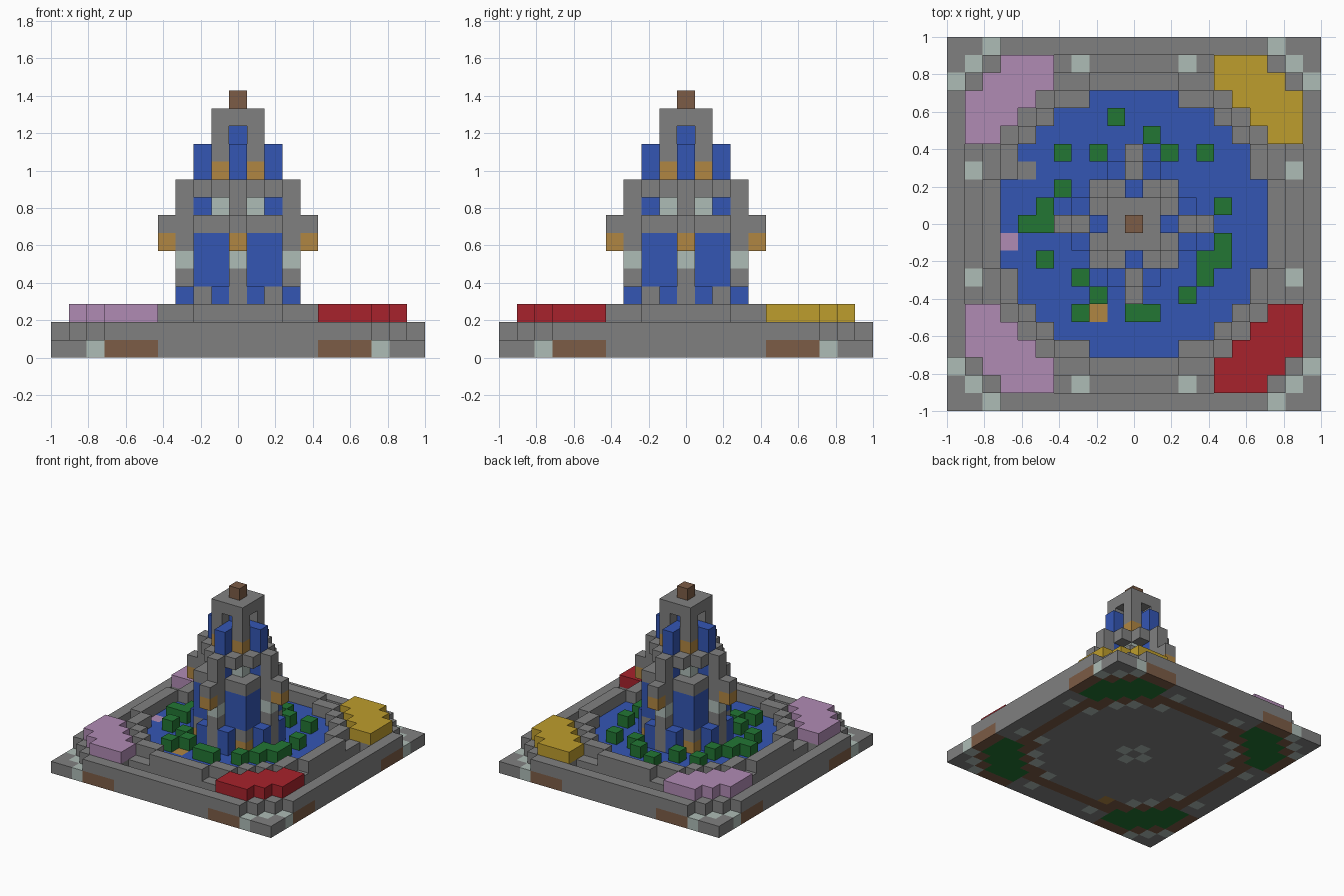
import bpy, bmesh
from mathutils import Vector

cube = bpy.data.objects.get("Cube")
if cube:
    bpy.data.objects.remove(cube)

U = 2 / 21  # edge of one block
COLOURS = {
    "stone": (0.216, 0.216, 0.216), "water": (0.034, 0.093, 0.456),
    "red_petals": (0.39, 0.016, 0.025), "yellow_petals": (0.515, 0.337, 0.026),
    "pink_petals": (0.434, 0.258, 0.456), "leaf": (0.016, 0.18, 0.034),
    "pale_stone": (0.423, 0.503, 0.468), "earth": (0.202, 0.107, 0.061),
    "amber": (0.434, 0.238, 0.054),
}
MATS = {}
for label, rgb in COLOURS.items():
    m = bpy.data.materials.new(label)
    m.use_nodes = True
    m.diffuse_color = (*rgb, 1)
    bsdf = next(n for n in m.node_tree.nodes if n.type == "BSDF_PRINCIPLED")
    bsdf.inputs["Base Color"].default_value = (*rgb, 1)
    bsdf.inputs["Roughness"].default_value = 0.9
    MATS[label] = m

blocks = {}  # (i, j, layer) -> (part, colour)


def put(part, colour, i, j, *layers):
    for k in layers:
        blocks[i, j, k] = (part, colour)


def around(part, colour, a, b, *layers):
    """Place a block in all eight mirrored positions."""
    for s in (-1, 1):
        for t in (-1, 1):
            put(part, colour, s * a, t * b, *layers)
            put(part, colour, s * b, t * a, *layers)


def petals(i, j):
    if i < 0:
        return "pink_petals"
    return "yellow_petals" if j > 0 else "red_petals"


# Ground slab, pool, rim, outer kerb and flower beds
for i in range(-10, 11):
    for j in range(-10, 11):
        a, b = sorted((abs(i), abs(j)))
        r2 = i * i + j * j
        pool = r2 <= 54
        bed = a >= 5 and b <= 9 and 13 <= a + b <= 16
        channel = b == 9 and a <= 4
        corner = a + b >= 18
        if a + b == 18 or (a, b) in ((3, 9), (0, 1), (3, 7), (5, 6)):
            base = "pale_stone"
        elif bed:
            base = "leaf"
        elif pool or corner or (b >= 9 and a <= 4):
            base = "stone"
        else:
            base = "earth"
        put("ground_slab", base, i, j, 0)
        if pool:
            put("pool_water", "water", i, j, 1)
        elif not (channel or corner):
            put("kerb", "stone", i, j, 1)
        if 54 < r2 <= 70:
            put("pool_rim", "stone", i, j, 2)
        if bed:
            put("flower_beds", petals(i, j), i, j, 2)
put("ground_slab", "amber", -3, -7, 0)
put("pool_water", "amber", -2, -5, 1)
put("pool_water", "pink_petals", -7, -1, 1)
put("pool_water", "stone", -6, 3, 1)

# Water plants
for i, j in ((-1, 6), (1, 5), (-4, 4), (-2, 4), (2, 4), (4, 4), (-4, 2),
             (-5, 1), (5, 1), (-6, 0), (-5, 0), (5, -1), (-5, -2), (4, -2),
             (5, -2), (-3, -3), (4, -3), (-2, -4), (3, -4), (-3, -5),
             (0, -5), (1, -5)):
    put("water_plants", "leaf", i, j, 2)

# Lower tower: water columns under a stone cap
for i in range(-2, 3):
    for j in range(-2, 3):
        put("lower_tower", "water", i, j, *range(2, 7))
        put("tower_cap", "stone", i, j, 7)
around("lower_tower", "amber", 2, 2, 2)
around("lower_tower", "stone", 2, 2, 3)
around("splash_columns", "water", 1, 3, 2, 3)

# Four buttresses with brackets
around("buttresses", "stone", 0, 3, *range(2, 10))
around("buttresses", "pale_stone", 0, 3, 5)
around("brackets", "amber", 0, 4, 6)
around("brackets", "stone", 0, 4, 7)

# Middle tower and its ledge
for i in range(-1, 2):
    for j in range(-1, 2):
        put("middle_tower", "water", i, j, 8)
        put("ledge", "stone", i, j, 9)
        put("upper_tower", "water", i, j, 10, 11)
        put("tower_roof", "stone", i, j, 13)
around("middle_tower", "pale_stone", 1, 1, 8)
around("middle_tower", "water", 0, 2, 8)
around("ledge", "stone", 0, 2, 9)
around("ledge", "stone", 1, 2, 9)

# Upper tower: corner posts, spouts, core and finial
around("upper_tower", "amber", 1, 1, 10)
around("upper_tower", "stone", 1, 1, 11, 12)
around("spouts", "water", 0, 2, 10, 11)
put("upper_tower", "water", 0, 0, 12)
put("finial", "earth", 0, 0, 14)


def build(part):
    """Make one object from the exposed faces of a part's blocks."""
    bm = bmesh.new()
    used = []
    for cell, (owner, colour) in blocks.items():
        if owner != part:
            continue
        if colour not in used:
            used.append(colour)
        mid = Vector((cell[0], cell[1], cell[2] + 0.5))
        for axis in range(3):
            for s in (-1, 1):
                near = list(cell)
                near[axis] += s
                if tuple(near) in blocks:
                    continue
                n, u, v = Vector(), Vector(), Vector()
                n[axis] = s / 2
                u[(axis + 1) % 3] = 0.5
                v[(axis + 2) % 3] = s / 2
                ring = (-u - v, u - v, u + v, v - u)
                face = bm.faces.new([bm.verts.new((mid + n + c) * U) for c in ring])
                face.material_index = used.index(colour)
    bmesh.ops.remove_doubles(bm, verts=bm.verts[:], dist=0.001)
    mesh = bpy.data.meshes.new(part)
    bm.to_mesh(mesh)
    bm.free()
    for colour in used:
        mesh.materials.append(MATS[colour])
    bpy.context.collection.objects.link(bpy.data.objects.new(part, mesh))


for part in sorted({owner for owner, _ in blocks.values()}):
    build(part)
